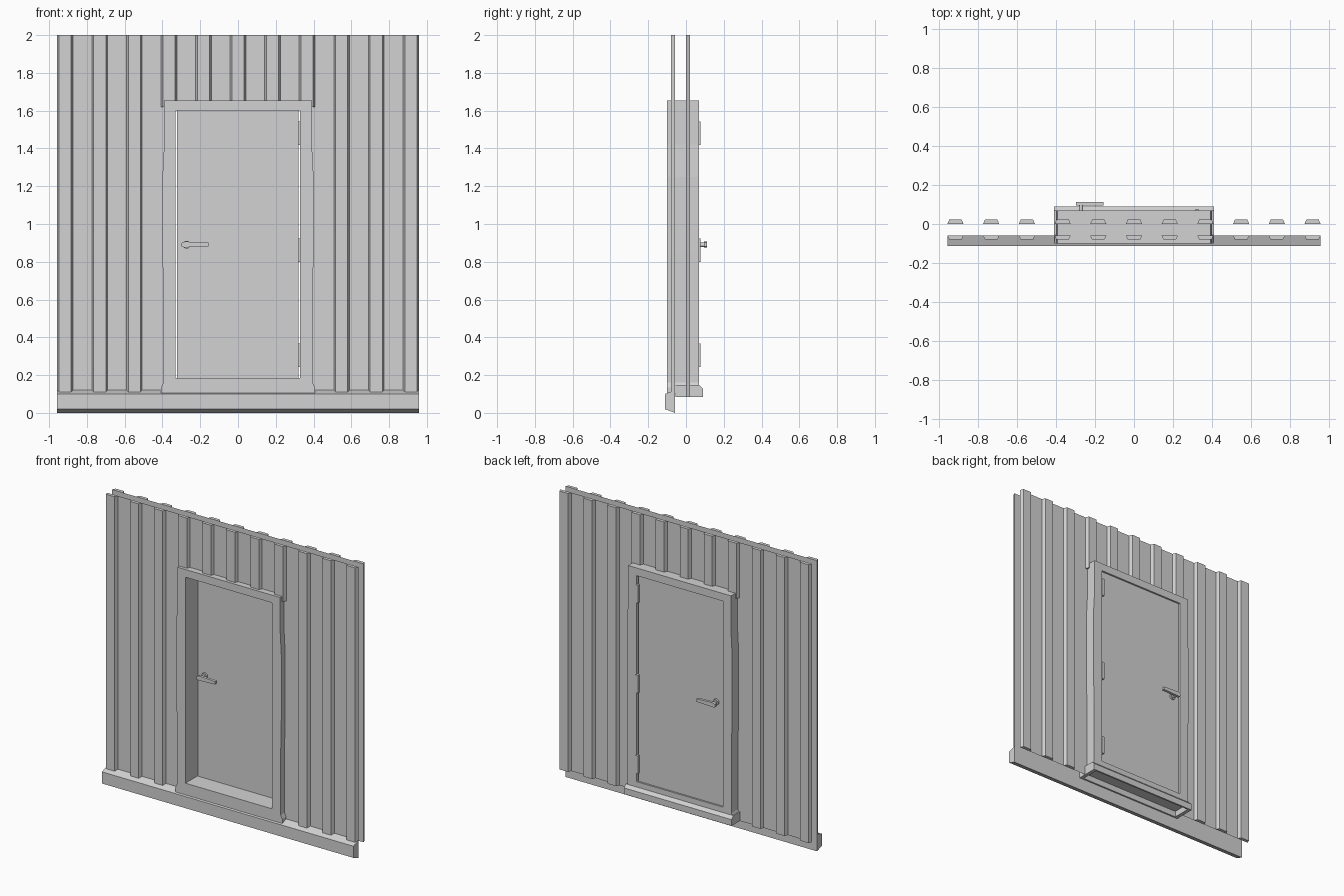
import bpy
import bmesh
import math
from mathutils import Vector, Matrix

if "Cube" in bpy.data.objects:
    bpy.data.objects.remove(bpy.data.objects["Cube"], do_unlink=True)

# Single painted-metal colour
grey = bpy.data.materials.new("light_grey")
grey.use_nodes = True
GREY = (0.65, 0.65, 0.65, 1)
grey.diffuse_color = GREY
grey.node_tree.nodes["Principled BSDF"].inputs["Base Color"].default_value = GREY


def finish(name, bm, solid=True):
    if solid:
        bmesh.ops.recalc_face_normals(bm, faces=bm.faces)
    mesh = bpy.data.meshes.new(name)
    bm.to_mesh(mesh)
    bm.free()
    mesh.materials.append(grey)
    obj = bpy.data.objects.new(name, mesh)
    bpy.context.collection.objects.link(obj)
    return obj


def add_prism(bm, points, axis, start, end):
    """Extrude a flat outline along the given axis."""
    def place(p, d):
        co = list(p)
        co.insert(axis, d)
        return Vector(co)
    face = bm.faces.new([bm.verts.new(place(p, start)) for p in points])
    extruded = bmesh.ops.extrude_face_region(bm, geom=[face])["geom"]
    move = place((0, 0), end - start)
    for item in extruded:
        if isinstance(item, bmesh.types.BMVert):
            item.co += move


def prism(name, points, axis, start, end):
    bm = bmesh.new()
    add_prism(bm, points, axis, start, end)
    return finish(name, bm)


def box(name, x, y, z):
    rect = [(x[0], y[0]), (x[1], y[0]), (x[1], y[1]), (x[0], y[1])]
    return prism(name, rect, 2, *z)


def carve(target, cutters):
    bpy.context.view_layer.objects.active = target
    for cutter in cutters:
        cutter.hide_render = True
        mod = target.modifiers.new("opening", 'BOOLEAN')
        mod.operation = 'DIFFERENCE'
        mod.solver = 'EXACT'
        mod.object = cutter
        bpy.ops.object.modifier_apply(modifier=mod.name)


# Ribbed wall sheets, with a doorway left free
HALF = 0.957
PITCH = 0.183
DOORWAY = 0.392
HEAD = 1.62


def wall_sheet(name, y, depth, bottom):
    bm = bmesh.new()
    for x0, x1, z0 in ((-HALF, -DOORWAY, bottom), (-DOORWAY, DOORWAY, HEAD),
                       (DOORWAY, HALF, bottom)):
        corners = ((x0, z0), (x1, z0), (x1, 2), (x0, 2))
        if depth > 0:
            corners = corners[::-1]
        bm.faces.new([bm.verts.new((x, y, z)) for x, z in corners])
    flats = list(bm.faces)
    for i in range(-5, 6):
        c = i * PITCH
        outline = [(c - 0.042, y), (c - 0.032, y + depth),
                   (c + 0.032, y + depth), (c + 0.042, y)]
        add_prism(bm, outline, 2, HEAD if abs(i) < 3 else bottom, 2)
    ribs = [f for f in bm.faces if f not in flats]
    bmesh.ops.recalc_face_normals(bm, faces=ribs)
    return finish(name, bm, solid=False)


wall_sheet("front_wall_sheet", -0.058, -0.022, 0.1)
wall_sheet("back_wall_sheet", -0.001, 0.023, 0.085)

# Drip flashing along the foot of the front sheet
prism("base_flashing", [(-0.058, 0.12), (-0.112, 0.1), (-0.112, 0.02), (-0.058, 0)],
      0, -HALF, HALF)

# Door frame with gently bowed outer edges
side = [(0.407, 0.103), (0.407, 0.135), (0.395, 0.16), (0.395, 0.6), (0.4, 0.85),
        (0.4, 1.25), (0.391, 1.42), (0.391, 1.655)]
outline = side + [(-x, z) for x, z in reversed(side)]
frame = prism("door_frame", outline, 1, -0.1, 0.07)

# Threshold, hollow underneath
threshold = prism("threshold", [(-0.056, 0.085), (-0.056, 0.148), (0.07, 0.148),
                                (0.09, 0.128), (0.09, 0.085)], 0, -0.41, 0.41)

opening = box("opening_cutter", (-0.33, 0.328), (-0.2, 0.2), (0.185, 1.602))
hollow = box("hollow_cutter", (-0.385, 0.385), (-0.045, 0.078), (0.05, 0.125))
carve(frame, [opening, hollow])
carve(threshold, [hollow])
for cutter in (opening, hollow):
    bpy.data.objects.remove(cutter, do_unlink=True)

# Door leaf with a narrow gap at both jambs
box("door_leaf", (-0.324, 0.32), (0.03, 0.058), (0.185, 1.602))

# Three hinges on the inner side
for i, z in enumerate((0.305, 0.86, 1.48)):
    box(f"hinge_{i + 1}", (0.314, 0.331), (0.05, 0.076), (z - 0.062, z + 0.062))


# Lever handles on both faces of the door
def handle(name, face, out):
    bm = bmesh.new()
    turn = Matrix.Rotation(math.pi / 2, 4, 'X')
    for radius, length in ((0.021, 0.012), (0.011, 0.046)):
        spot = Matrix.Translation((-0.272, face + out * length / 2, 0.89))
        bmesh.ops.create_cone(bm, cap_ends=True, segments=12, radius1=radius,
                              radius2=radius, depth=length, matrix=spot @ turn)
    lever = [(-0.298, 0.88), (-0.285, 0.876), (-0.157, 0.881), (-0.157, 0.901),
             (-0.28, 0.907), (-0.298, 0.9)]
    add_prism(bm, lever, 1, face + out * 0.036, face + out * 0.054)
    return finish(name, bm)


handle("front_handle", 0.03, -1)
handle("back_handle", 0.058, 1)
